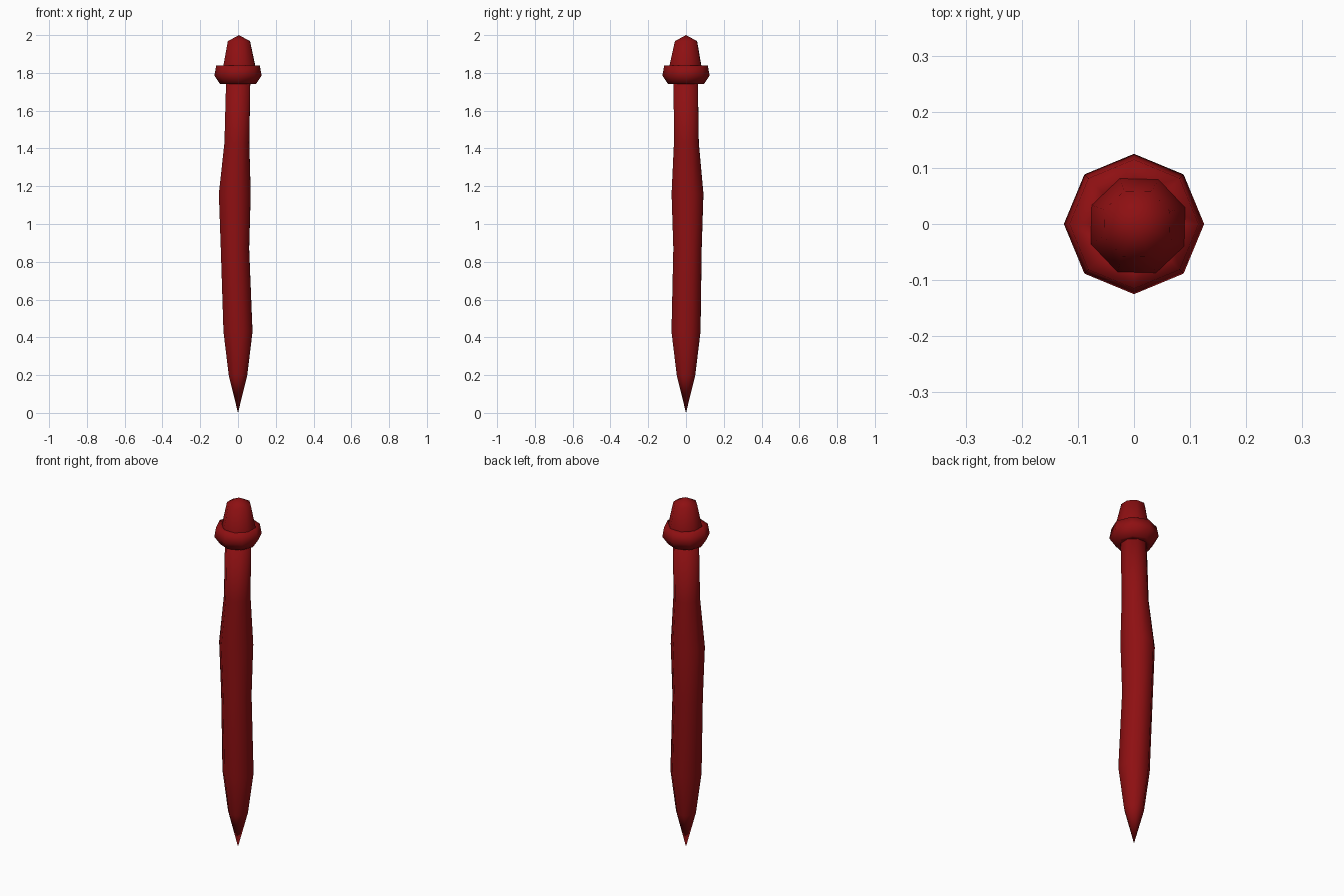
import bpy, bmesh
from math import cos, sin, tau, radians

if "Cube" in bpy.data.objects:
    bpy.data.objects.remove(bpy.data.objects["Cube"])

red = bpy.data.materials.new("dark_red")
red.diffuse_color = (0.27, 0.005, 0.006, 1)
red.use_nodes = True
red.node_tree.nodes["Principled BSDF"].inputs["Base Color"].default_value = red.diffuse_color


def loft(name, rings, turn=0.0, sides=8, closed=False):
    """Skin rings of (x, y, z, radius); zero radius makes a point."""
    bm = bmesh.new()
    loops = []
    for x, y, z, r in rings:
        if r == 0:
            loops.append([bm.verts.new((x, y, z))] * sides)
        else:
            loops.append([bm.verts.new((x + r * cos(turn + tau * i / sides),
                                        y + r * sin(turn + tau * i / sides), z))
                          for i in range(sides)])
    pairs = list(zip(loops, loops[1:]))
    if closed:
        pairs.append((loops[-1], loops[0]))
    for a, b in pairs:
        for i in range(sides):
            j = (i + 1) % sides
            quad = list(dict.fromkeys((a[i], a[j], b[j], b[i])))
            bm.faces.new(quad)
    if not closed:
        for loop in (loops[0], loops[-1]):
            if len(set(loop)) > 2:
                bm.faces.new(loop)
    bmesh.ops.recalc_face_normals(bm, faces=bm.faces)
    for f in bm.faces:
        f.smooth = True
    me = bpy.data.meshes.new(name)
    bm.to_mesh(me)
    bm.free()
    me.materials.append(red)
    ob = bpy.data.objects.new(name, me)
    bpy.context.collection.objects.link(ob)
    return ob


# Slightly crooked pointed shaft
loft("shaft", [
    (0, 0, 0.0, 0),
    (0, 0, 0.20, 0.053),
    (0, 0, 0.43, 0.083),
    (-0.016, 0.008, 0.87, 0.081),
    (-0.017, 0.008, 1.16, 0.091),
    (-0.006, 0.002, 1.43, 0.071),
    (0.002, -0.002, 1.80, 0.069),
], radians(22))

# Collar ring around the shaft
loft("collar", [
    (0, 0, 1.74, 0.060),
    (0, 0, 1.74, 0.094),
    (0, 0, 1.785, 0.125),
    (0, 0, 1.84, 0.115),
    (0, 0, 1.84, 0.060),
], closed=True)

# Tapered cap with a low point on top
loft("cap", [
    (0.007, -0.003, 1.80, 0.094),
    (0.007, -0.003, 1.84, 0.090),
    (0.005, 0.0, 1.968, 0.063),
    (0.005, 0.0, 2.0, 0),
], radians(21))
